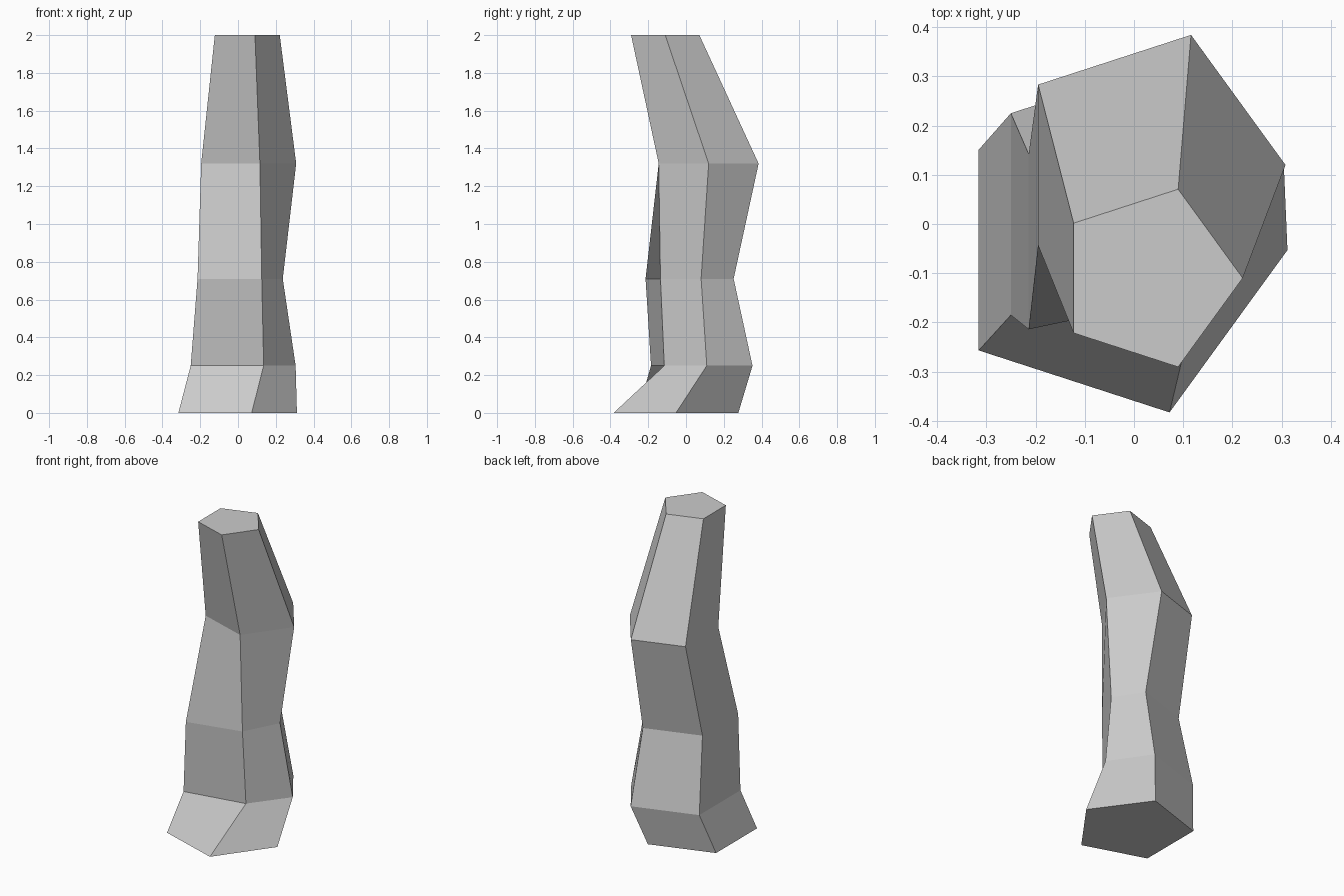
import bpy, bmesh
from math import cos, sin, tau

if "Cube" in bpy.data.objects:
    bpy.data.objects.remove(bpy.data.objects["Cube"])

SIDES = 5
# Pentagon sections going up: height, centre x, centre y, radius
SECTIONS = [
    (0.00, -0.035, -0.053, 0.347),
    (0.25, 0.032, 0.020, 0.349),
    (0.71, 0.031, -0.036, 0.303),
    (1.32, 0.030, 0.120, 0.278),
    (2.00, 0.031, -0.110, 0.190),
]
# Dents pushing in the right and front-right corners: (section, corner) -> offset
DENTS = {
    (1, 0): (-0.076, 0.090), (1, 4): (-0.004, 0.197),
    (2, 0): (-0.097, 0.116), (2, 4): (0.001, 0.189),
}


def section_ring(bm, index):
    z, cx, cy, r = SECTIONS[index]
    ring = []
    for i in range(SIDES):
        dx, dy = DENTS.get((index, i), (0, 0))
        a = tau * i / SIDES
        ring.append(bm.verts.new((cx + r * cos(a) + dx, cy + r * sin(a) + dy, z)))
    return ring


# Crooked column: loft through the sections
bm = bmesh.new()
rings = [section_ring(bm, k) for k in range(len(SECTIONS))]
for low, high in zip(rings, rings[1:]):
    for i in range(SIDES):
        j = (i + 1) % SIDES
        bm.faces.new((low[i], low[j], high[j], high[i]))

# End caps
bm.faces.new(rings[0][::-1])
bm.faces.new(rings[-1])

mesh = bpy.data.meshes.new("crooked_column")
bm.to_mesh(mesh)
bm.free()
column = bpy.data.objects.new("crooked_column", mesh)
bpy.context.collection.objects.link(column)
